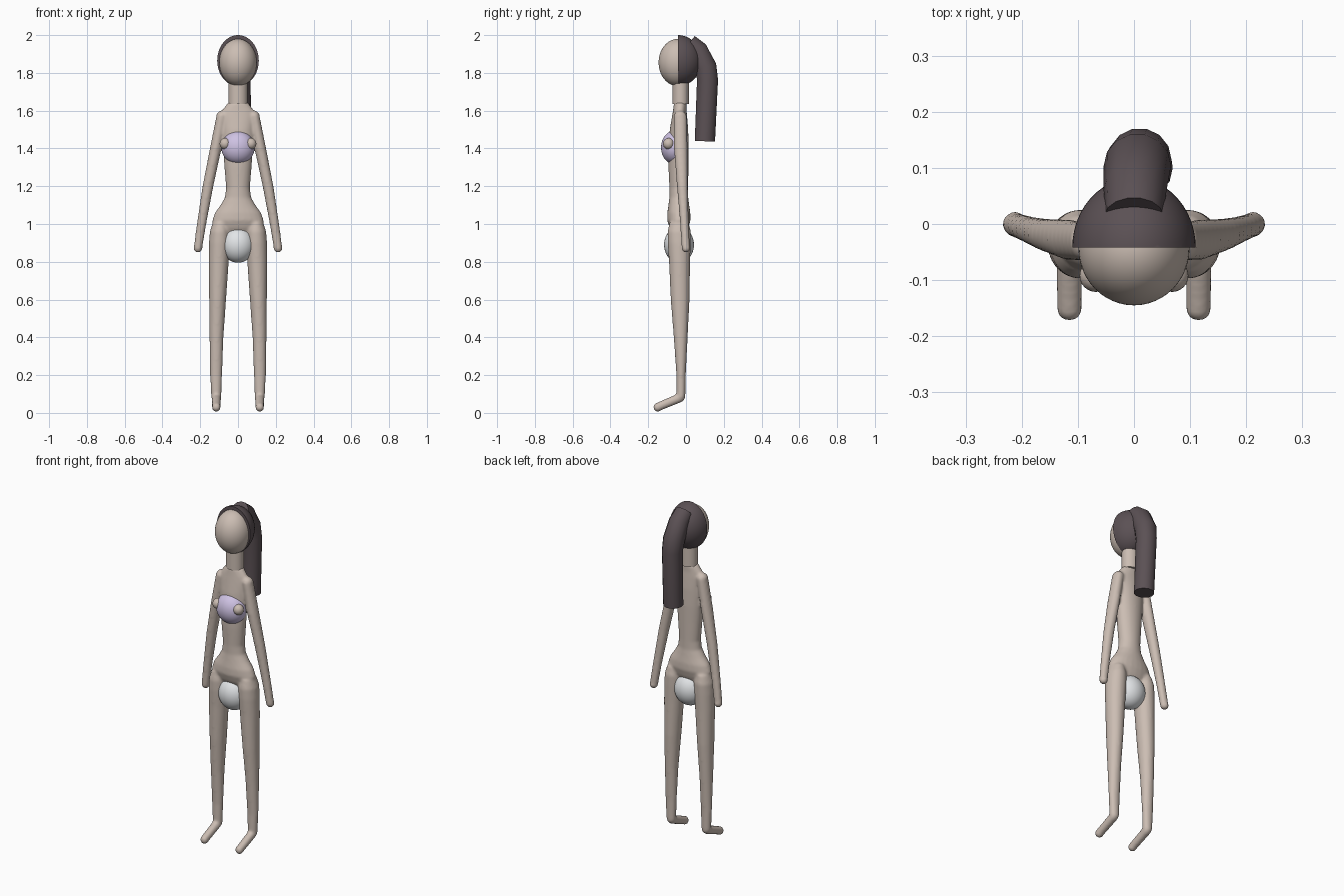
import bpy, bmesh, math
from mathutils import Vector

if "Cube" in bpy.data.objects:
    bpy.data.objects.remove(bpy.data.objects["Cube"])


def material(name, rgb):
    m = bpy.data.materials.new(name)
    m.diffuse_color = (*rgb, 1)
    m.use_nodes = True
    m.node_tree.nodes["Principled BSDF"].inputs["Base Color"].default_value = m.diffuse_color
    return m


SKIN = material("skin", (0.60, 0.51, 0.45))
HAIR = material("dark_hair", (0.105, 0.082, 0.090))
LILAC = material("lilac_cloth", (0.62, 0.54, 0.77))
WHITE = material("white_cloth", (0.80, 0.82, 0.84))


def finish(bm, name, mat, smooth=True):
    bmesh.ops.recalc_face_normals(bm, faces=bm.faces)
    me = bpy.data.meshes.new(name)
    bm.to_mesh(me)
    bm.free()
    ob = bpy.data.objects.new(name, me)
    bpy.context.collection.objects.link(ob)
    me.materials.append(mat)
    if smooth:
        bpy.ops.object.select_all(action='DESELECT')
        ob.select_set(True)
        bpy.context.view_layer.objects.active = ob
        bpy.ops.object.shade_smooth_by_angle(angle=math.radians(40))
    return ob


def ball(bm, centre, radii, u=48, v=32):
    verts = bmesh.ops.create_uvsphere(bm, u_segments=u, v_segments=v, radius=1)["verts"]
    for p in verts:
        p.co = Vector(c + r * k for c, r, k in zip(centre, radii, p.co))


def loft(bm, sections, n=24):
    """Tube through horizontal ellipses given as (x, y, z, rx, ry)."""
    rings = [[bm.verts.new((x + rx * math.cos(2 * math.pi * i / n),
                            y + ry * math.sin(2 * math.pi * i / n), z)) for i in range(n)]
             for x, y, z, rx, ry in sections]
    for a, b in zip(rings, rings[1:]):
        for i in range(n):
            bm.faces.new((a[i], a[(i + 1) % n], b[(i + 1) % n], b[i]))
    bm.faces.new(rings[0])
    bm.faces.new(rings[-1])


def tube(bm, path, n=16):
    """Tube in the y-z plane along points (x, y, z, radius)."""
    pts = [Vector(p[:3]) for p in path]
    rings = []
    for k, p in enumerate(pts):
        d = (pts[min(k + 1, len(pts) - 1)] - pts[max(k - 1, 0)]).normalized()
        side = Vector((1, 0, 0))
        up = d.cross(side).normalized()
        r = path[k][3]
        rings.append([bm.verts.new(p + r * (math.cos(2 * math.pi * i / n) * side
                                            + math.sin(2 * math.pi * i / n) * up)) for i in range(n)])
    for a, b in zip(rings, rings[1:]):
        for i in range(n):
            bm.faces.new((a[i], a[(i + 1) % n], b[(i + 1) % n], b[i]))
    bm.faces.new(rings[0])
    bm.faces.new(rings[-1])


# Body: torso, arms, legs and feet fused into one soft skin
bm = bmesh.new()
loft(bm, [(0, -0.035, 0.94, 0.100, 0.030), (0, -0.037, 0.98, 0.125, 0.050),
          (0, -0.038, 1.02, 0.137, 0.062), (0, -0.038, 1.06, 0.122, 0.061),
          (0, -0.038, 1.10, 0.093, 0.055), (0, -0.038, 1.14, 0.070, 0.050),
          (0, -0.038, 1.19, 0.063, 0.050), (0, -0.040, 1.30, 0.072, 0.053),
          (0, -0.040, 1.40, 0.080, 0.054), (0, -0.037, 1.50, 0.085, 0.049),
          (0, -0.034, 1.57, 0.092, 0.040), (0, -0.033, 1.60, 0.085, 0.036),
          (0, -0.030, 1.645, 0.052, 0.033)])
for s in (-1, 1):
    # leg
    loft(bm, [(s * 0.093, -0.036, 1.01, 0.040, 0.050), (s * 0.096, -0.036, 0.96, 0.053, 0.062),
              (s * 0.098, -0.036, 0.90, 0.056, 0.061), (s * 0.102, -0.034, 0.80, 0.053, 0.056),
              (s * 0.108, -0.031, 0.60, 0.045, 0.050), (s * 0.114, -0.028, 0.40, 0.037, 0.037),
              (s * 0.116, -0.026, 0.20, 0.032, 0.025), (s * 0.115, -0.027, 0.085, 0.027, 0.024)])
    # foot
    ball(bm, (s * 0.115, -0.028, 0.085), (0.026, 0.024, 0.026), 16, 10)
    tube(bm, [(s * 0.115, -0.028, 0.082, 0.025), (s * 0.115, -0.15, 0.031, 0.023)])
    ball(bm, (s * 0.115, -0.15, 0.030), (0.024, 0.024, 0.025), 16, 10)
    # arm
    ball(bm, (s * 0.086, -0.031, 1.570), (0.030, 0.035, 0.030), 16, 10)
    loft(bm, [(s * 0.086, -0.031, 1.575, 0.028, 0.035), (s * 0.118, -0.028, 1.40, 0.031, 0.036),
              (s * 0.159, -0.019, 1.20, 0.029, 0.029), (s * 0.193, -0.008, 1.00, 0.025, 0.023),
              (s * 0.212, -0.001, 0.872, 0.023, 0.022)])
    ball(bm, (s * 0.212, 0, 0.872), (0.024, 0.023, 0.024), 16, 10)
body = finish(bm, "body", SKIN, False)
rm = body.modifiers.new("fuse", 'REMESH')
rm.mode = 'VOXEL'
rm.voxel_size = 0.007
rm.use_smooth_shade = True
sm = body.modifiers.new("soften", 'SMOOTH')
sm.factor = 0.5
sm.iterations = 8

# Neck
bm = bmesh.new()
loft(bm, [(0, -0.028, 1.635, 0.050, 0.044), (0, -0.028, 1.78, 0.050, 0.044)], 32)
finish(bm, "neck", SKIN)

# Head
bm = bmesh.new()
ball(bm, (0, -0.043, 1.855), (0.099, 0.102, 0.125))
finish(bm, "head", SKIN)

# Hair cap: rear half of an egg, flat at the front
bm = bmesh.new()
ball(bm, (0, -0.042, 1.865), (0.110, 0.124, 0.135))
cut = bmesh.ops.bisect_plane(bm, geom=bm.verts[:] + bm.edges[:] + bm.faces[:],
                             plane_co=(0, -0.042, 0), plane_no=(0, -1, 0), clear_outer=True)
bmesh.ops.holes_fill(bm, edges=[e for e in bm.edges if e.is_boundary])
finish(bm, "hair_cap", HAIR)

# Ponytail
bm = bmesh.new()
tube(bm, [(0.0, 0.015, 1.955, 0.052), (0.002, 0.060, 1.920, 0.056),
          (0.006, 0.104, 1.830, 0.060), (0.010, 0.114, 1.765, 0.057),
          (0.014, 0.100, 1.438, 0.055)], 14)
finish(bm, "ponytail", HAIR)

# Chest covering and its two side knobs
bm = bmesh.new()
ball(bm, (0, -0.062, 1.405), (0.088, 0.070, 0.088))
finish(bm, "top_garment", LILAC)
for s, side in ((-1, "left"), (1, "right")):
    bm = bmesh.new()
    ball(bm, (s * 0.068, -0.092, 1.425), (0.029, 0.029, 0.030), 24, 16)
    finish(bm, "chest_knob_" + side, SKIN)

# Hip covering
bm = bmesh.new()
ball(bm, (0, -0.037, 0.890), (0.088, 0.079, 0.095))
finish(bm, "lower_garment", WHITE)
